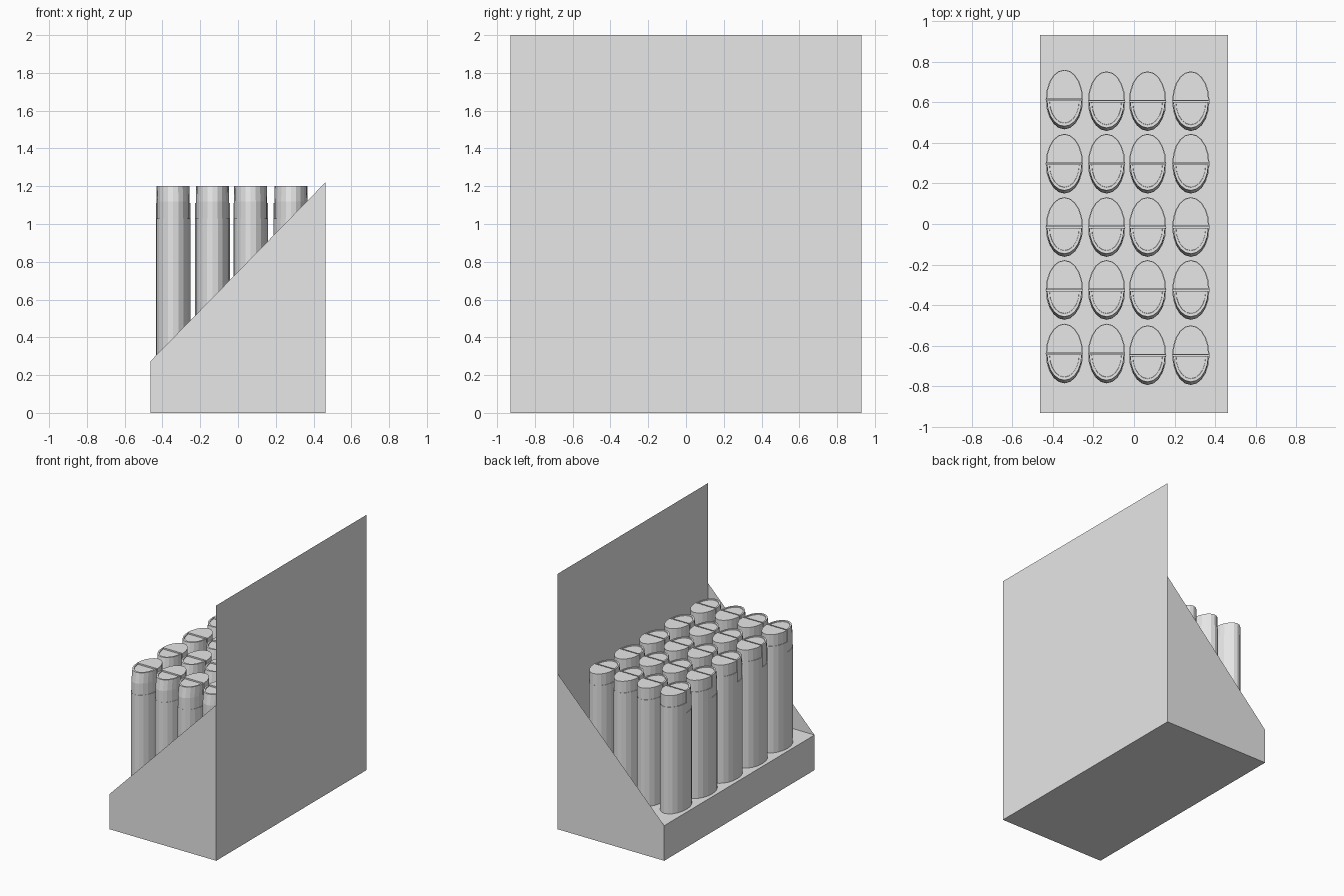
import bpy, bmesh
from math import pi, cos, sin

cube = bpy.data.objects.get("Cube")
if cube:
    bpy.data.objects.remove(cube, do_unlink=True)

grey = bpy.data.materials.new("plain_grey")
grey.use_nodes = True
grey.diffuse_color = (0.8, 0.8, 0.8, 1)
grey.node_tree.nodes["Principled BSDF"].inputs["Base Color"].default_value = (0.8, 0.8, 0.8, 1)


def make_mesh(name, bm):
    mesh = bpy.data.meshes.new(name)
    bm.to_mesh(mesh)
    bm.free()
    mesh.materials.append(grey)
    return mesh


def add_object(name, mesh, location=(0, 0, 0)):
    obj = bpy.data.objects.new(name, mesh)
    obj.location = location
    bpy.context.collection.objects.link(obj)
    return obj


def sheet(name, points):
    bm = bmesh.new()
    bm.faces.new([bm.verts.new(p) for p in points])
    return add_object(name, make_mesh(name, bm))


# Card display box: base, shelf, lip, sloped sides and tall back card
W, D = 0.4625, 0.93
SHELF, SIDE_TOP, TOP = 0.275, 1.22, 2.0


def level(z):
    return [(-W, -D, z), (W, -D, z), (W, D, z), (-W, D, z)]


sheet("box_bottom", level(0)[::-1])
sheet("box_shelf", level(SHELF))
sheet("front_lip", [(-W, D, 0), (-W, -D, 0), (-W, -D, SHELF), (-W, D, SHELF)])
sheet("back_card", [(W, -D, 0), (W, D, 0), (W, D, TOP), (W, -D, TOP)])
for name, y in (("side_panel_near", -D), ("side_panel_far", D)):
    pts = [(-W, y, 0), (W, y, 0), (W, y, SIDE_TOP), (-W, y, SHELF)]
    sheet(name, pts if y < 0 else pts[::-1])

# Lighter: oval body with a split cap, all from stacked oval rings
RX, RY, SEGS = 0.092, 0.147, 20


def stack(bm, start, count, layers, shift=0.0):
    """Close a stack of rings; each layer is (x scale, y scale, z)."""
    rings = []
    for sx, sy, z in layers:
        angles = [start + 2 * pi * i / SEGS for i in range(count)]
        rings.append([bm.verts.new((RX * sx * cos(a), RY * sy * sin(a) + shift, z))
                      for a in angles])
    for low, high in zip(rings, rings[1:]):
        for i in range(count):
            j = (i + 1) % count
            bm.faces.new((low[i], low[j], high[j], high[i]))
    bm.faces.new(rings[0][::-1])
    bm.faces.new(rings[-1])


HALF = SEGS // 2 + 1
STEP, SHOULDER, CAP = 1.03, 1.11, 1.2
bm = bmesh.new()
# body
stack(bm, 0, SEGS, [(1, 1, 0), (1, 1, STEP - SHELF)])
# rear shoulder and hood
stack(bm, 0, HALF, [(1, 1, STEP - SHELF), (1, 1, SHOULDER - SHELF)])
stack(bm, 0, HALF, [(0.95, 0.96, SHOULDER - SHELF), (0.95, 0.96, CAP - SHELF)], 0.004)
# front press button with a sloped nose and a shallow inset top
stack(bm, pi, HALF, [(0.95, 0.96, STEP - SHELF), (0.95, 0.96, 1.12 - SHELF),
                     (0.93, 0.86, CAP - SHELF), (0.80, 0.76, CAP - SHELF),
                     (0.79, 0.75, CAP - SHELF - 0.006)], -0.005)
lighter = make_mesh("lighter", bm)

# Rows of lighters on the shelf
for r, y in enumerate((0.613, 0.297, -0.015, -0.325, -0.638)):
    for c, x in enumerate((-0.343, -0.135, 0.067, 0.28)):
        nudge = -0.008 if (r == 0 and c > 0) or (r == 4 and c > 1) else 0
        add_object(f"lighter_{r + 1}_{c + 1}", lighter, (x, y + nudge, SHELF))
